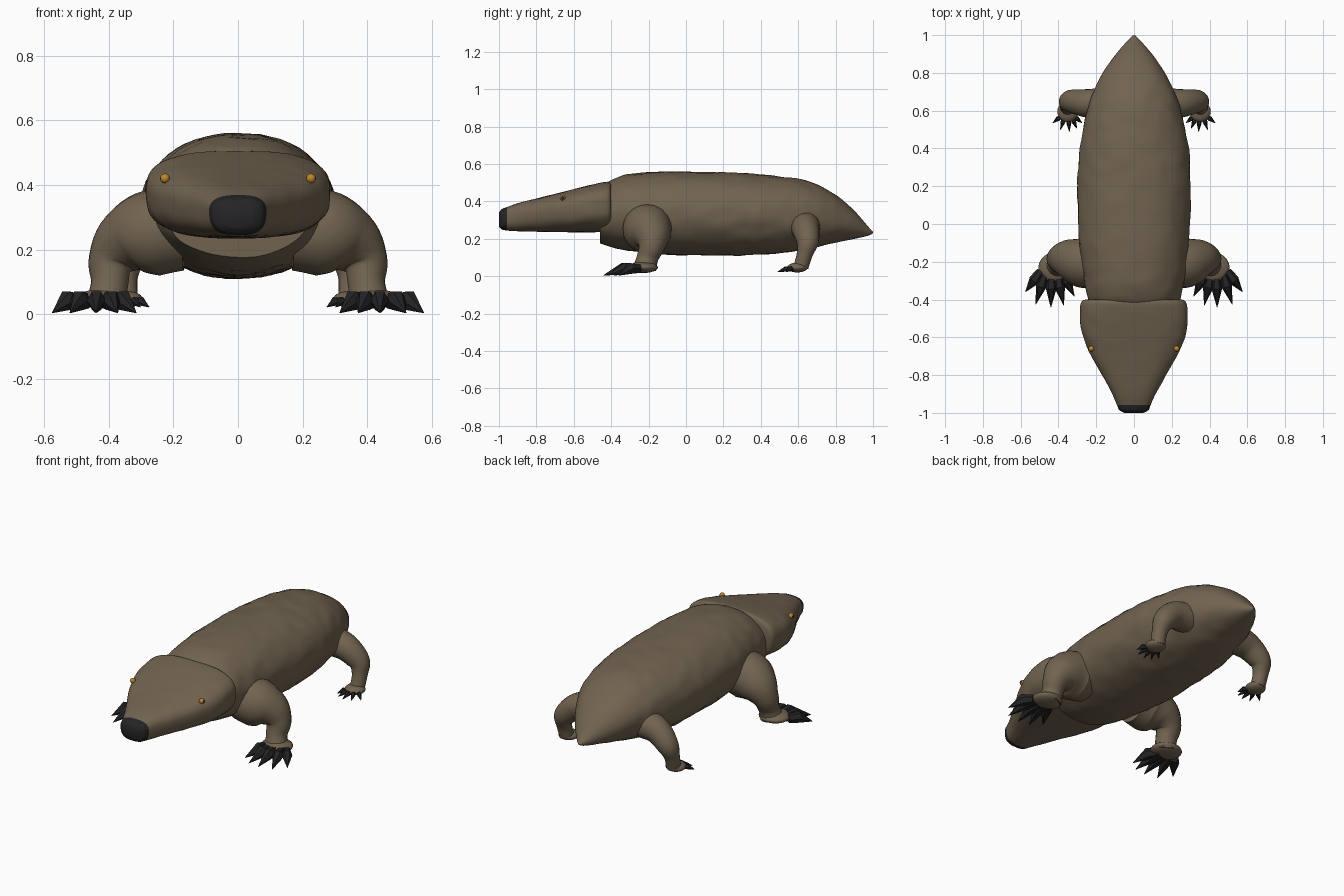
import bpy, bmesh, math
from mathutils import Vector, noise

cube = bpy.data.objects.get("Cube")
if cube:
    bpy.data.objects.remove(cube, do_unlink=True)


def material(name, rgb, rough=0.8):
    m = bpy.data.materials.new(name)
    m.use_nodes = True
    m.diffuse_color = (*rgb, 1)
    bsdf = m.node_tree.nodes["Principled BSDF"]
    bsdf.inputs["Base Color"].default_value = (*rgb, 1)
    bsdf.inputs["Roughness"].default_value = rough
    return m


FUR = material("brown_fur", (0.165, 0.125, 0.08))
BLACK = material("black_horn", (0.018, 0.018, 0.02))
AMBER = material("amber_eye", (0.5, 0.24, 0.025))


def smooth_rows(rows, steps):
    """Catmull-Rom interpolation through rows of numbers."""
    out = []
    for i in range(len(rows) - 1):
        a, b = rows[max(i - 1, 0)], rows[i]
        c, d = rows[i + 1], rows[min(i + 2, len(rows) - 1)]
        for k in range(steps):
            t = k / steps
            out.append([0.5 * (2 * q + (r - p) * t + (2 * p - 5 * q + 4 * r - s) * t * t
                               + (3 * q - p - 3 * r + s) * t ** 3)
                        for p, q, r, s in zip(a, b, c, d)])
    return out + [list(rows[-1])]


def loft(name, rings, mats, smooth=40, rule=None):
    """Skin a list of point rings, with closed ends."""
    bm = bmesh.new()
    rows = [[bm.verts.new(p) for p in ring] for ring in rings]
    n = len(rows[0])
    for a, b in zip(rows, rows[1:]):
        for i in range(n):
            j = (i + 1) % n
            bm.faces.new((a[i], a[j], b[j], b[i]))
    bm.faces.new(rows[0])
    bm.faces.new(rows[-1])
    bmesh.ops.recalc_face_normals(bm, faces=bm.faces)
    return finish(name, bm, mats, smooth, rule)


def finish(name, bm, mats, smooth, rule=None):
    if rule:
        for f in bm.faces:
            f.material_index = rule(f)
    mesh = bpy.data.meshes.new(name)
    bm.to_mesh(mesh)
    bm.free()
    for m in mats:
        mesh.materials.append(m)
    ob = bpy.data.objects.new(name, mesh)
    bpy.context.collection.objects.link(ob)
    if smooth:
        bpy.ops.object.select_all(action="DESELECT")
        ob.select_set(True)
        bpy.context.view_layer.objects.active = ob
        bpy.ops.object.shade_smooth_by_angle(angle=math.radians(smooth))
    return ob


def section(y, w, bottom, top, power, taper, bump, n=56):
    """Superellipse cross-section of the trunk, with lumpy skin."""
    mid, half = (bottom + top) / 2, (top - bottom) / 2
    ring = []
    for i in range(n):
        a = math.tau * i / n
        c, s = math.cos(a), math.sin(a)
        x = math.copysign(abs(c) ** (2 / power), c)
        z = math.copysign(abs(s) ** (2 / power), s)
        p = Vector((w * x * (1 + taper * z), y, mid + half * z))
        lump = 1 + bump * noise.noise(p * 14)
        ring.append((p.x * lump, y, mid + half * z * lump))
    return ring


def tube(name, rows, mat, sides=20, steps=6, smooth=60, flat=1):
    """Round limb along rows of x, y, z, radius."""
    rows = smooth_rows(rows, steps)
    pts = [Vector(r[:3]) for r in rows]
    rings, u = [], None
    for i, p in enumerate(pts):
        t = (pts[min(i + 1, len(pts) - 1)] - pts[max(i - 1, 0)]).normalized()
        if u is None:
            u = Vector((0, 1, 0)) if abs(t.y) < 0.7 else Vector((1, 0, 0))
        u = (u - t * u.dot(t)).normalized()
        v = t.cross(u)
        rings.append([p + rows[i][3] * (u * math.cos(a) + v * flat * math.sin(a))
                      for a in (math.tau * k / sides for k in range(sides))])
    return loft(name, rings, [mat], smooth)


def ellipsoid(name, centre, radii, mats, rule=None, seg=24):
    bm = bmesh.new()
    bmesh.ops.create_uvsphere(bm, u_segments=seg, v_segments=seg // 2, radius=1)
    for v in bm.verts:
        v.co = Vector(c + r * k for c, r, k in zip(centre, radii, v.co))
    return finish(name, bm, mats, 60, rule)


# Trunk: y, half width, bottom, top
trunk = [(-0.46, 0.22, 0.175, 0.46), (-0.40, 0.245, 0.155, 0.515), (-0.30, 0.265, 0.135, 0.545),
         (-0.1, 0.29, 0.115, 0.56), (0.2, 0.3, 0.11, 0.555), (0.42, 0.285, 0.115, 0.542),
         (0.6, 0.25, 0.135, 0.52), (0.7, 0.215, 0.155, 0.49), (0.8, 0.165, 0.18, 0.435),
         (0.9, 0.095, 0.2, 0.35), (0.97, 0.035, 0.215, 0.27), (1.0, 0.003, 0.23, 0.236)]
loft("body", [section(*r, 2.1, 0, 0.025) for r in smooth_rows(trunk, 8)], [FUR])

# Head with a dark nose tip
head = [(-0.40, 0.255, 0.25, 0.49), (-0.42, 0.278, 0.237, 0.505), (-0.5, 0.285, 0.235, 0.49),
        (-0.6, 0.268, 0.235, 0.465), (-0.7, 0.225, 0.236, 0.44), (-0.8, 0.168, 0.238, 0.415),
        (-0.9, 0.114, 0.24, 0.39), (-0.958, 0.088, 0.245, 0.368), (-0.985, 0.077, 0.25, 0.358),
        (-1.0, 0.05, 0.265, 0.34)]
loft("head", [section(*r, 2.8, 0.05, 0.02) for r in smooth_rows(head, 6)], [FUR, BLACK],
     rule=lambda f: int(f.calc_center_median().y < -0.958))

# Limb shapes for the left side: x, y, z, radius
front_leg = [(0.17, -0.21, 0.255, 0.12), (0.27, -0.205, 0.25, 0.133), (0.35, -0.185, 0.215, 0.105),
             (0.393, -0.185, 0.16, 0.072), (0.397, -0.205, 0.1, 0.058), (0.405, -0.22, 0.045, 0.062)]
hind_leg = [(0.16, 0.635, 0.27, 0.085), (0.26, 0.64, 0.25, 0.074), (0.335, 0.65, 0.185, 0.06),
            (0.352, 0.635, 0.12, 0.043), (0.35, 0.615, 0.05, 0.04)]
front_tips = [(0.315, -0.385), (0.372, -0.432), (0.44, -0.442), (0.52, -0.425), (0.575, -0.36)]
hind_tips = [(0.275, 0.535), (0.302, 0.505), (0.342, 0.488), (0.39, 0.498), (0.43, 0.535)]


def claws(label, s, tips, base, width, high, low):
    for i, (tx, ty) in enumerate(tips):
        bx = base[0] + (tx - base[0]) * 0.42
        by = base[1] + abs(i - 2) * width * 0.25
        mx, my = bx + (tx - bx) * 0.42, by + (ty - by) * 0.42
        tube(f"{label}_claw_{i + 1}",
             [(s * bx, by, high * 0.95, width * 0.75), (s * mx, my, high, width),
              (s * tx, ty, low, 0.001)], BLACK, sides=6, steps=1, smooth=0, flat=1.15)


for side, s in (("left", 1), ("right", -1)):
    # Legs, paws and claws
    for label, path, steps in (("front_leg", front_leg, 6), ("hind_leg", hind_leg, 6)):
        tube(f"{side}_{label}", [(s * x, y, z, r) for x, y, z, r in path], FUR, steps=steps)
    ellipsoid(f"{side}_front_paw", (s * 0.418, -0.23, 0.047), (0.088, 0.08, 0.03), [FUR])
    ellipsoid(f"{side}_hind_paw", (s * 0.35, 0.595, 0.046), (0.056, 0.055, 0.026), [FUR])
    claws(f"{side}_front", s, front_tips, (0.435, -0.265), 0.029, 0.042, 0.004)
    claws(f"{side}_hind", s, hind_tips, (0.351, 0.565), 0.013, 0.04, 0.022)

    # Eye with a dark pupil facing outward
    ellipsoid(f"{side}_eye", (s * 0.226, -0.66, 0.42), (0.015, 0.015, 0.015), [AMBER, BLACK],
              lambda f: int(f.normal.x * s > 0.86), seg=20)
